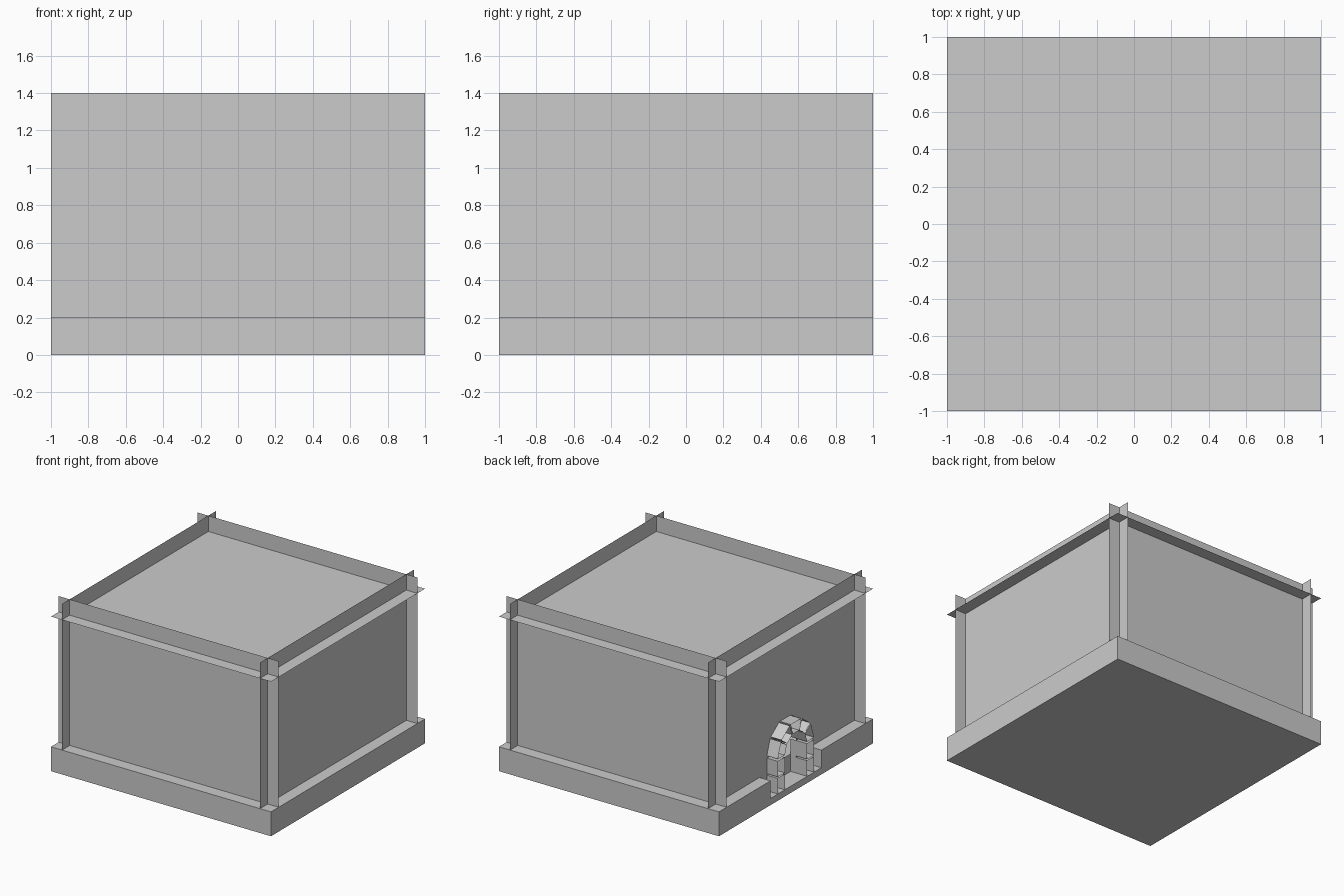
import bpy, bmesh
from math import sin, cos, pi

cube = bpy.data.objects.get("Cube")
if cube:
    bpy.data.objects.remove(cube, do_unlink=True)

stone = bpy.data.materials.new("plain grey")
stone.use_nodes = True
GREY = (0.6, 0.6, 0.6, 1)
stone.diffuse_color = GREY
stone.node_tree.nodes["Principled BSDF"].inputs["Base Color"].default_value = GREY

BASE_TOP, WALL_TOP, ROOF = 0.2, 1.4, 1.27
WALL = 0.9                          # wall planes, set in from the base edge
FLOOR, SPRING = 0.055, 0.335        # doorway floor and start of the arch
INNER, OUTER = 0.145, 0.235         # arch radii


def make(name, polygons):
    """Object from a list of polygons, each a list of points."""
    bm = bmesh.new()
    for poly in polygons:
        bm.faces.new([bm.verts.new(p) for p in poly])
    bmesh.ops.remove_doubles(bm, verts=bm.verts, dist=0.0001)
    mesh = bpy.data.meshes.new(name)
    bm.to_mesh(mesh)
    bm.free()
    mesh.materials.append(stone)
    obj = bpy.data.objects.new(name, mesh)
    bpy.context.collection.objects.link(obj)
    return obj


def box(name, low, high):
    bpy.ops.mesh.primitive_cube_add(size=1, location=[(a + b) / 2 for a, b in zip(low, high)])
    obj = bpy.context.object
    obj.name = name
    obj.scale = [b - a for a, b in zip(low, high)]
    bpy.ops.object.transform_apply(location=False, rotation=False, scale=True)
    obj.data.materials.append(stone)
    return obj


# Base slab with the entrance notch cut from its side
base = box("base", (-1, -1, 0), (1, 1, BASE_TOP))
for depth, half in ((-WALL, 0.33), (-0.85, INNER)):
    cutter = box("notch_cutter", (-1.2, -half, FLOOR), (depth, half, 0.5))
    cutter.hide_render = True
    cut = base.modifiers.new("notch", 'BOOLEAN')
    cut.operation, cut.solver, cut.object = 'DIFFERENCE', 'EXACT', cutter
    bpy.context.view_layer.objects.active = base
    bpy.ops.object.modifier_apply(modifier=cut.name)
    bpy.data.objects.remove(cutter, do_unlink=True)

# Thin wall sheets that cross at the corners
outline = [(-1, BASE_TOP), (1, BASE_TOP), (1, WALL_TOP), (-1, WALL_TOP)]
make("front_wall", [[(u, -WALL, z) for u, z in outline]])
make("back_wall", [[(u, WALL, z) for u, z in reversed(outline)]])
make("left_wall", [[(WALL, u, z) for u, z in outline]])

# Wall with the arched doorway
arch = [(-INNER * cos(pi * i / 10), SPRING + INNER * sin(pi * i / 10)) for i in range(11)]
door = [(-INNER, BASE_TOP)] + arch + [(INNER, BASE_TOP)]
door_outline = outline[:1] + door + outline[1:]
make("right_wall", [[(-WALL, u, z) for u, z in reversed(door_outline)]])

# Roof sheet reaching past the walls
make("roof", [[(-1, -1, ROOF), (1, -1, ROOF), (1, 1, ROOF), (-1, 1, ROOF)]])


def arch_stone(name, a, b, c, d):
    """Open-fronted stone: inner edge a-b, outer edge d-c."""
    faces = []
    for (p, q), deep in (((b, a), -0.85), ((d, c), -WALL), ((a, d), -WALL), ((c, b), -WALL)):
        faces.append([(-1, *p), (-1, *q), (deep, *q), (deep, *p)])
    make(name, faces)


# Door surround: two stones in each leg and five round the arch
GAP = 0.006
half_leg = (SPRING - FLOOR) / 2
for side in (-1, 1):
    for i in range(2):
        low = FLOOR + i * half_leg
        high = low + half_leg - 2 * GAP
        arch_stone("door_leg_stone", (side * INNER, low), (side * INNER, high),
                   (side * OUTER, high), (side * OUTER, low))
for i in range(5):
    t0, t1 = pi * i / 5 + 0.03, pi * (i + 1) / 5 - 0.03
    ring = [(r * cos(t), SPRING + r * sin(t))
            for r, t in ((INNER, t0), (INNER, t1), (OUTER, t1), (OUTER, t0))]
    arch_stone("door_arch_stone", *ring)
